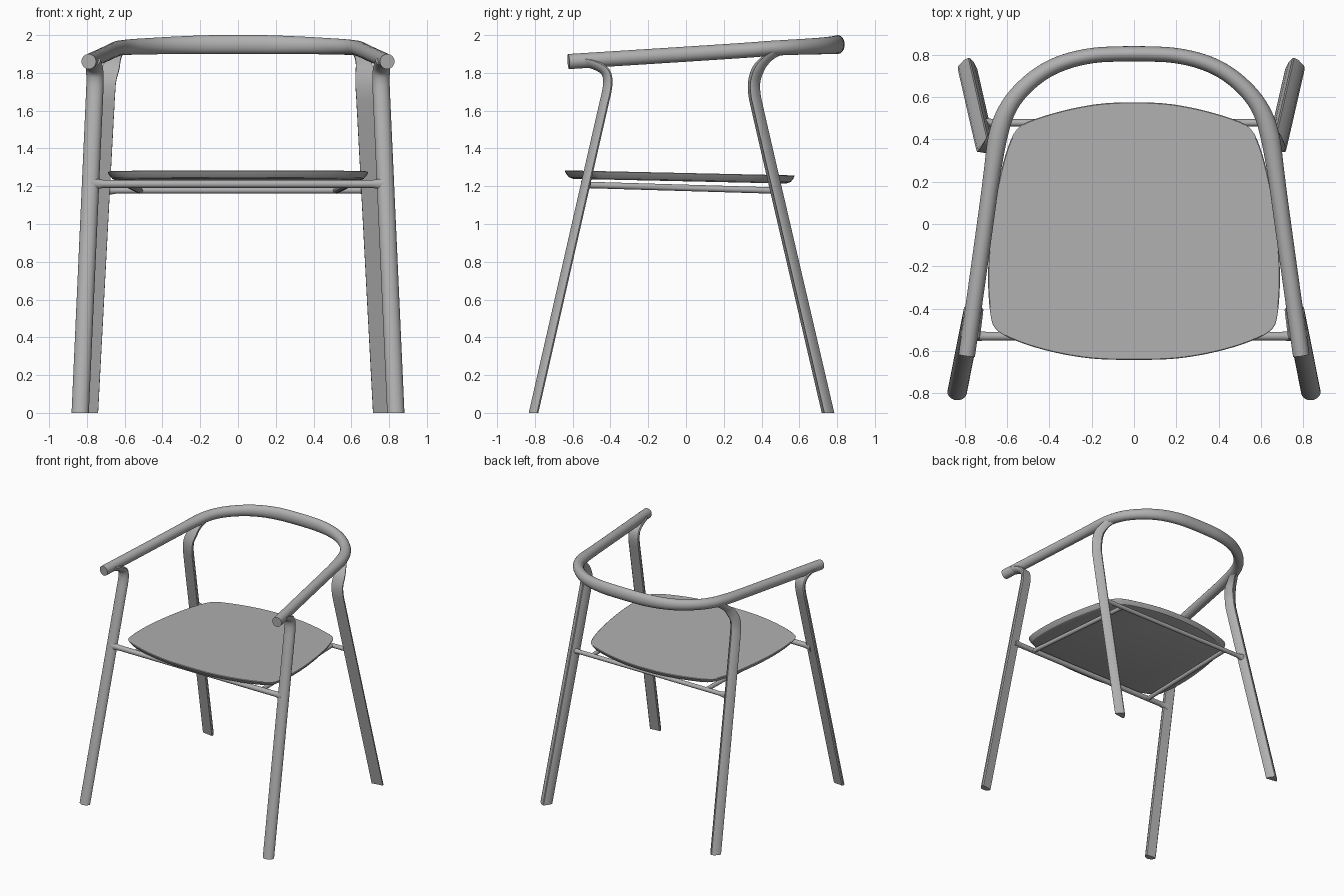
import bpy, bmesh, math
from mathutils import Vector

if "Cube" in bpy.data.objects:
    bpy.data.objects.remove(bpy.data.objects["Cube"])

X, Z = Vector((1, 0, 0)), Vector((0, 0, 1))

grey = bpy.data.materials.new("mid_grey")
grey.diffuse_color = (.435, .435, .435, 1)
grey.use_nodes = True
grey.node_tree.nodes["Principled BSDF"].inputs["Base Color"].default_value = grey.diffuse_color


def smooth(pts, n=2, closed=False):
    """Corner cutting: rounds the bends of a path."""
    pts = [Vector(p) for p in pts]
    for _ in range(n):
        out = [] if closed else [pts[0]]
        m = len(pts) if closed else len(pts) - 1
        for i in range(m):
            a, b = pts[i], pts[(i + 1) % len(pts)]
            out += [a.lerp(b, .25), a.lerp(b, .75)]
        pts = out if closed else out + [pts[-1]]
    return pts


def loft(name, rings, angle=35):
    """Skin a list of point rings and cap both ends."""
    bm = bmesh.new()
    vr = [[bm.verts.new(p) for p in r] for r in rings]
    k = len(vr[0])
    for a, b in zip(vr, vr[1:]):
        for j in range(k):
            bm.faces.new((a[j], a[(j + 1) % k], b[(j + 1) % k], b[j]))
    bm.faces.new(vr[0][::-1])
    bm.faces.new(vr[-1])
    bmesh.ops.recalc_face_normals(bm, faces=bm.faces)
    me = bpy.data.meshes.new(name)
    bm.to_mesh(me)
    bm.free()
    me.materials.append(grey)
    ob = bpy.data.objects.new(name, me)
    bpy.context.collection.objects.link(ob)
    bpy.context.view_layer.objects.active = ob
    ob.select_set(True)
    bpy.ops.object.shade_smooth_by_angle(angle=math.radians(angle))
    ob.select_set(False)
    return ob


def sweep(name, pts, profile, ref, size=lambda p: (1, 1), on_floor=False):
    """Sweep a 2D profile along a path; ref sets the profile's first axis."""
    rings = []
    for i, p in enumerate(pts):
        t = (pts[min(i + 1, len(pts) - 1)] - pts[max(i - 1, 0)]).normalized()
        u = (ref - t * ref.dot(t)).normalized()
        v = t.cross(u)
        su, sv = size(p)
        ring = [p + u * (a * su) + v * (b * sv) for a, b in profile]
        if on_floor and i == 0:
            ring = [q - t * (q.z / t.z) for q in ring]
        rings.append(ring)
    return loft(name, rings)


def circle(n):
    return [(math.cos(2 * math.pi * i / n), math.sin(2 * math.pi * i / n)) for i in range(n)]


def turned(pts, a):
    c, s = math.cos(a), math.sin(a)
    return [(x * c - y * s, x * s + y * c) for x, y in pts]


# Front leg section: round to the front, flat behind
front_section = [(.046 * math.cos(math.pi * i / 12), .014 - .038 * math.sin(math.pi * i / 12))
                 for i in range(13)] + [(-.039, .022), (.039, .022)]
# Rear leg section: flat to the front, ridged behind
rear_section = [(.046, -.022), (.045, -.008), (.024, .021), (.004, .036),
                (-.004, .036), (-.024, .021), (-.045, -.008), (-.046, -.022)]

# Arm and back rail: one continuous tube, taller and thinner at the back
half = [(.79, -.622, 1.86), (.718, -.11, 1.892), (.657, .34, 1.921), (.64, .43, 1.929),
        (.612, .52, 1.934), (.557, .61, 1.938), (.455, .705, 1.942), (.34, .765, 1.946),
        (.2, .798, 1.949), (.07, .804, 1.95)]
path = smooth(half + [(-x, y, z) for x, y, z in half[::-1]])


def rail_size(p):
    back = min(1, max(0, (.62 - abs(p.x)) / .45))
    joint = math.exp(-((p.y - .42) / .14) ** 2)
    return .04 + .01 * back, .039 - .003 * back + .006 * joint


sweep("arm_and_back_rail", path, circle(24), Z, rail_size)

# Legs, bending over at the top into the rail
for side, s in (("left", -1), ("right", 1)):
    front = [(.837, -.808, 0), (.763, -.435, 1.64), (.76, -.42, 1.70), (.758, -.412, 1.76),
             (.76, -.425, 1.81), (.767, -.475, 1.84), (.775, -.54, 1.858)]
    sweep("front_leg_" + side, smooth([(s * x, y, z) for x, y, z in front]),
          turned(front_section, s * .1), X, on_floor=True)
    # the rear pair sits very slightly to the left
    rear = [(.771, .748, 0), (.684, .366, 1.64), (.68, .356, 1.70), (.676, .356, 1.76),
            (.668, .378, 1.825), (.655, .415, 1.87), (.636, .455, 1.90), (.615, .50, 1.92)]
    sweep("rear_leg_" + side,
          smooth([(s * x - (.013 if i < 4 else 0), y, z) for i, (x, y, z) in enumerate(rear)]),
          turned(rear_section, s * .15), X,
          lambda p: (1 - .35 * max(0, (p.z - 1.82) / .1),) * 2, on_floor=True)

# Cross bars, flaring where they meet the legs
for name, w, y, z, r in (("front_bar", .775, -.53, 1.212, .021), ("rear_bar", .70, .478, 1.178, .017)):
    pts = smooth([(f * w, y, z) for f in (-1, -.96, -.92, -.88, .88, .92, .96, 1)])

    def flare(p, w=w, r=r):
        k = max(0, (abs(p.x) / w - .9) / .1)
        return r * (1 + .8 * k * k), r * (1 + .3 * k * k)
    sweep(name, pts, circle(16), Z, flare)

# Side bars under the seat
for side, s in (("left", -1), ("right", 1)):
    sweep("side_bar_" + side, [Vector((s * .58, -.53, 1.207)), Vector((s * .52, .478, 1.177))],
          circle(16), Z, lambda p: (.017, .017))

# Seat: thin, gently sloped panel with an undercut edge
edge = [(.12, .575), (.28, .55), (.43, .51), (.55, .465), (.60, .36), (.645, .18),
        (.68, -.05), (.692, -.25), (.682, -.42), (.66, -.505), (.53, -.565), (.37, -.61),
        (.22, -.635), (.10, -.642)]
outline = smooth([(x, y, 0) for x, y in edge] + [(-x, y, 0) for x, y in edge[::-1]], 2, True)
rings = []
for k, dz in ((.925, -.044), (.965, -.036), (.988, -.018), (1, -.003), (.994, 0)):
    ring = []
    for p in outline:
        x, y = p.x * k, (p.y + .03) * k - .03
        ring.append((x, y, 1.284 - .022 * (y + .64) + dz))
    rings.append(ring)
loft("seat", rings, 30)
